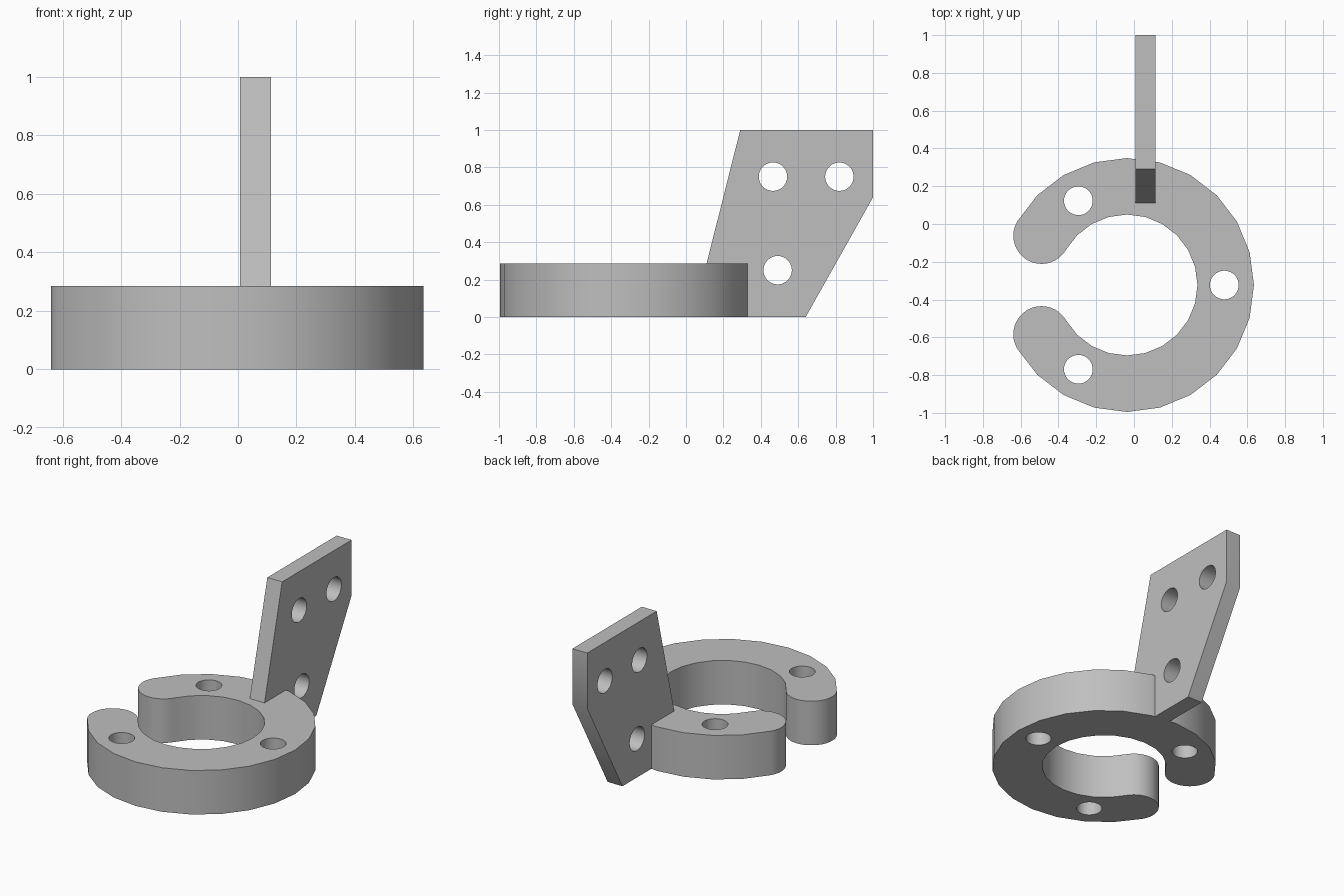
import bpy, bmesh
from math import cos, sin, radians
from mathutils import Matrix, Vector

cube = bpy.data.objects.get("Cube")
if cube:
    bpy.data.objects.remove(cube, do_unlink=True)

CX, CY = -0.037, -0.323          # ring centre
R_OUT, R_IN, HEIGHT = 0.672, 0.373, 0.285
R_MID, R_CAP = (R_OUT + R_IN) / 2, (R_OUT - R_IN) / 2
HOLE_R = 0.076
END = 150                        # ring spans -END to END degrees

grey = bpy.data.materials.new("grey_plastic")
grey.use_nodes = True
colour = (0.52, 0.52, 0.52, 1)
grey.diffuse_color = colour
grey.node_tree.nodes["Principled BSDF"].inputs["Base Color"].default_value = colour


def polar(r, deg, cx=CX, cy=CY):
    return Vector((cx + r * cos(radians(deg)), cy + r * sin(radians(deg)), 0))


def prism(name, outline, push):
    """Closed solid made by extruding a flat outline."""
    bm = bmesh.new()
    face = bm.faces.new([bm.verts.new(p) for p in outline])
    moved = bmesh.ops.extrude_face_region(bm, geom=[face], use_keep_orig=True)["geom"]
    bmesh.ops.translate(bm, vec=push, verts=[v for v in moved if isinstance(v, bmesh.types.BMVert)])
    bmesh.ops.recalc_face_normals(bm, faces=bm.faces)
    mesh = bpy.data.meshes.new(name)
    bm.to_mesh(mesh)
    bm.free()
    mesh.materials.append(grey)
    obj = bpy.data.objects.new(name, mesh)
    bpy.context.collection.objects.link(obj)
    return obj


def combine(target, tool, operation):
    """Apply a boolean and discard the tool."""
    mod = target.modifiers.new("boolean", "BOOLEAN")
    mod.object, mod.operation, mod.solver = tool, operation, "EXACT"
    bpy.context.view_layer.objects.active = target
    bpy.ops.object.modifier_apply(modifier=mod.name)
    bpy.data.objects.remove(tool, do_unlink=True)


def drill(target, centre, axis):
    """Cut a round hole through the target."""
    turn = Vector((0, 0, 1)).rotation_difference(axis).to_matrix().to_4x4()
    place = Matrix.Translation(centre) @ turn
    circle = [place @ (polar(HOLE_R, a, 0, 0) - Vector((0, 0, 0.5))) for a in range(0, 360, 10)]
    cutter = prism("hole_cutter", circle, Vector(axis))
    cutter.hide_render = True
    combine(target, cutter, "DIFFERENCE")


# Open ring with rounded ends
outline = [polar(R_OUT, a) for a in range(-END, END + 1, 15)]
tip = polar(R_MID, END)
outline += [polar(R_CAP, END + a, tip.x, tip.y) for a in range(10, 180, 10)]
outline += [polar(R_IN, a) for a in range(END, -END - 1, -15)]
tip = polar(R_MID, -END)
outline += [polar(R_CAP, 180 - END + a, tip.x, tip.y) for a in range(10, 180, 10)]
ring = prism("clamp_ring_with_bracket", outline, Vector((0, 0, HEIGHT)))

# Upright bracket plate
profile = [(0.11, 0), (0.64, 0), (1, 0.64), (1, 1), (0.29, 1), (0.11, HEIGHT)]
plate = prism("bracket_plate", [(0.007, y, z) for y, z in profile], Vector((0.106, 0, 0)))

# Mounting holes
for angle in (-120, 0, 120):
    drill(ring, polar(0.515, angle), Vector((0, 0, 1)))
for y, z in ((0.465, 0.75), (0.82, 0.75), (0.49, 0.25)):
    drill(plate, Vector((0.06, y, z)), Vector((1, 0, 0)))

combine(ring, plate, "UNION")

# Smooth the curved walls, keep the corners sharp
bpy.ops.object.select_all(action="DESELECT")
ring.select_set(True)
bpy.context.view_layer.objects.active = ring
bpy.ops.object.shade_smooth_by_angle(angle=radians(30))
